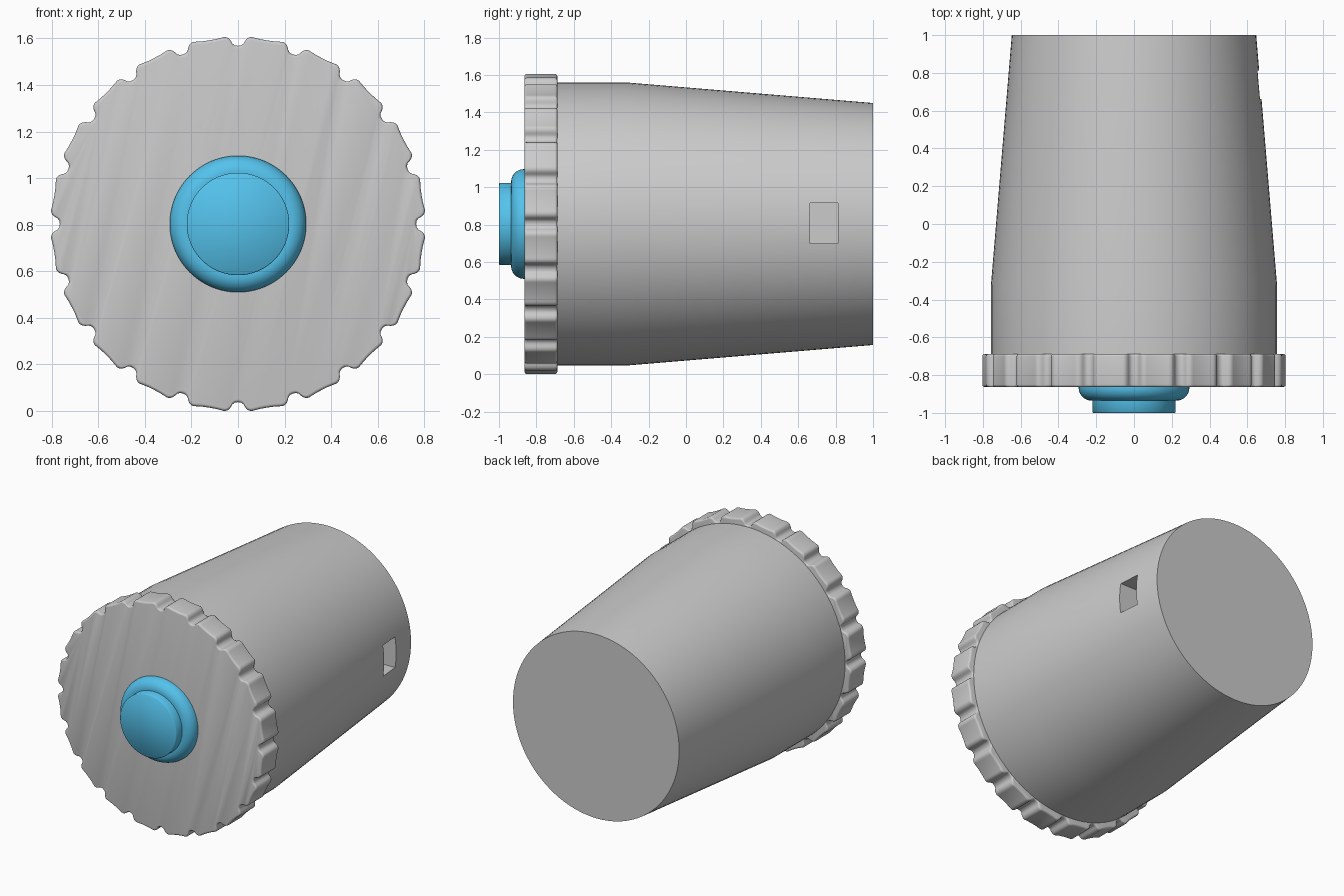
import bpy, bmesh
from math import radians, sin, cos, tau, pi

if "Cube" in bpy.data.objects:
    bpy.data.objects.remove(bpy.data.objects["Cube"])

CZ = 0.803  # height of the main axis, which runs along y


def loft(name, rings, colour=None):
    """Skin a list of closed rings of points and cap both ends."""
    bm = bmesh.new()
    loops = [[bm.verts.new(p) for p in ring] for ring in rings]
    n = len(loops[0])
    for a, b in zip(loops, loops[1:]):
        for i in range(n):
            j = (i + 1) % n
            bm.faces.new((a[i], a[j], b[j], b[i]))
    bm.faces.new(loops[0])
    bm.faces.new(loops[-1])
    bmesh.ops.recalc_face_normals(bm, faces=bm.faces)
    mesh = bpy.data.meshes.new(name)
    bm.to_mesh(mesh)
    bm.free()
    ob = bpy.data.objects.new(name, mesh)
    bpy.context.collection.objects.link(ob)
    if colour:
        mat = bpy.data.materials.new(name + "_blue")
        mat.diffuse_color = colour
        mat.use_nodes = True
        mat.node_tree.nodes["Principled BSDF"].inputs["Base Color"].default_value = mat.diffuse_color
        mesh.materials.append(mat)
    return ob


def circle(r, y, n=96):
    return [(r * cos(tau * i / n), y, CZ + r * sin(tau * i / n)) for i in range(n)]


def lathe(name, profile, colour=None):
    return loft(name, [circle(r, y) for r, y in profile], colour)


def select(ob):
    bpy.ops.object.select_all(action='DESELECT')
    ob.select_set(True)
    bpy.context.view_layer.objects.active = ob


def smooth(ob, angle=35):
    select(ob)
    bpy.ops.object.shade_smooth_by_angle(angle=radians(angle))


# Tapered body
body = lathe("body", [(0.757, -0.70), (0.757, -0.32), (0.647, 1.0)])

# Rectangular pocket in the right side of the body
bpy.ops.mesh.primitive_cube_add(size=1, location=(0.65, 0.737, 0.807))
cutter = bpy.context.object
cutter.name = "pocket_cutter"
cutter.scale = (0.5, 0.15, 0.216)
cutter.hide_render = True
select(body)
cut = body.modifiers.new("pocket", 'BOOLEAN')
cut.operation = 'DIFFERENCE'
cut.solver = 'EXACT'
cut.object = cutter
bpy.ops.object.modifier_apply(modifier=cut.name)
bpy.data.objects.remove(cutter)
smooth(body)

# Notched grip rim: half a notch as (degrees, radius), mirrored and repeated
NOTCHES = 20
half = [(0, .765), (1.0, .767), (1.8, .775), (2.2, .786), (2.8, .797),
        (3.5, .803), (4.3, .805), (5.0, .803), (7.0, .799), (9, .798)]
notch = [(-a, r) for a, r in half[-2:0:-1]] + half
outline = [(radians(a + 360 / NOTCHES * k), r) for k in range(NOTCHES) for a, r in notch]


def rim_ring(y, inset):
    return [((r - inset) * cos(a), y, CZ + (r - inset) * sin(a)) for a, r in outline]


B = 0.013  # rounding of the rim edges
steps = [i * pi / 8 for i in range(5)]
rim = [rim_ring(-0.863 + B * (1 - cos(t)), B * (1 - sin(t))) for t in steps]
rim += [rim_ring(-0.688 - B * (1 - cos(t)), B * (1 - sin(t))) for t in reversed(steps)]
smooth(loft("grip_rim", rim))

# Blue collar with a rounded front edge
BLUE = (0.09, 0.54, 0.84, 1)
R = 0.068
collar = [(0.215, -0.935)]
collar += [(0.293 - R * (1 - sin(t)), -0.935 + R * (1 - cos(t)))
           for t in [i * pi / 20 for i in range(11)]]
collar.append((0.293, -0.855))
smooth(lathe("button_collar", collar, BLUE))

# Blue button
smooth(lathe("button", [(0.216, -1.0), (0.22, -0.996), (0.22, -0.92)], BLUE), 50)
